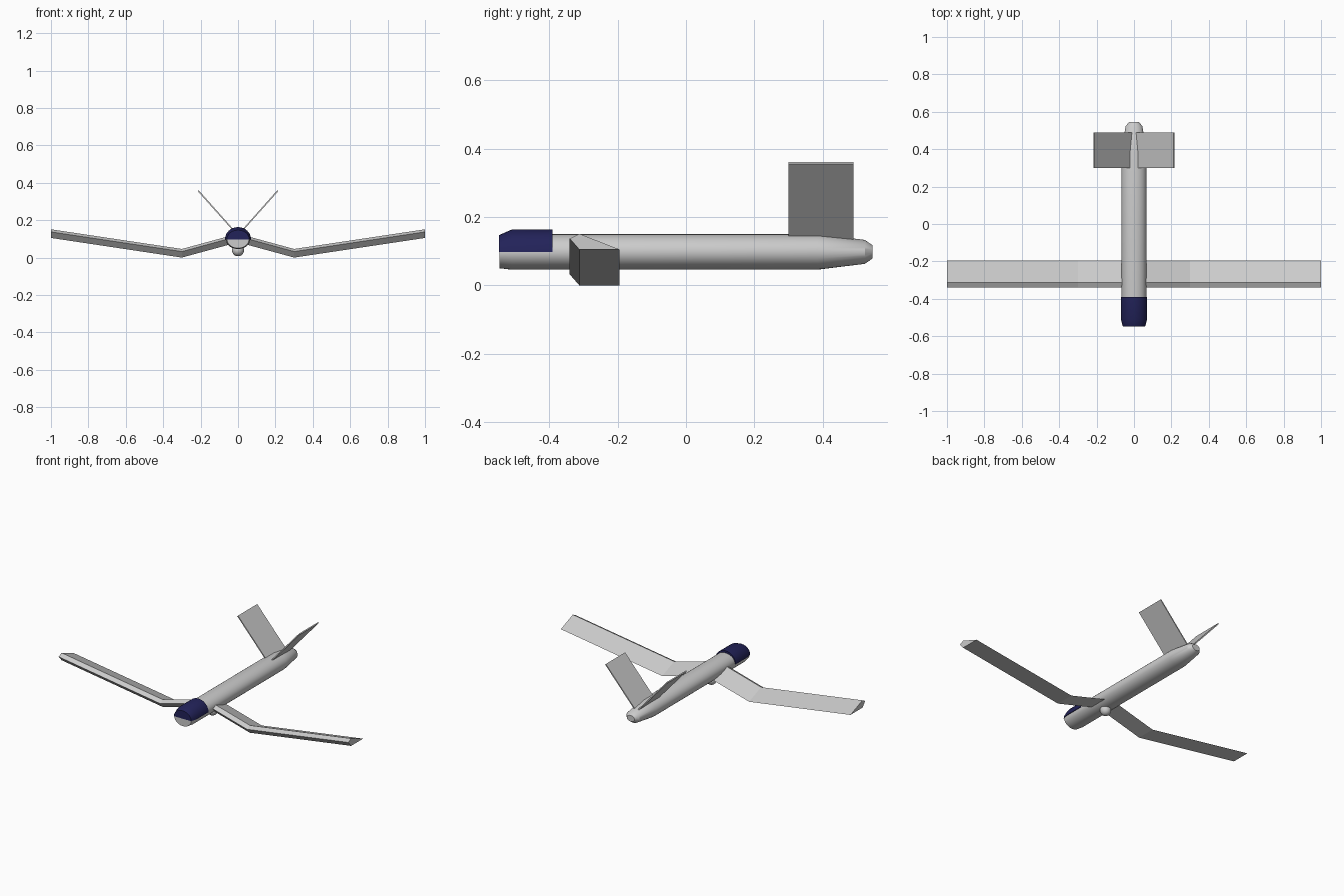
import bpy, bmesh, math
from mathutils import Vector

if "Cube" in bpy.data.objects:
    bpy.data.objects.remove(bpy.data.objects["Cube"])


def material(name, rgb):
    m = bpy.data.materials.new(name)
    m.diffuse_color = (*rgb, 1)
    m.use_nodes = True
    m.node_tree.nodes["Principled BSDF"].inputs["Base Color"].default_value = m.diffuse_color
    return m


GREY = material("light grey", (0.6, 0.6, 0.6))
NAVY = material("navy blue", (0.016, 0.016, 0.1))


def loft(name, rings, mat, smooth=True):
    """Skin a list of closed cross-sections and cap both ends."""
    bm = bmesh.new()
    loops = [[bm.verts.new(p) for p in ring] for ring in rings]
    n = len(loops[0])
    for a, b in zip(loops, loops[1:]):
        for i in range(n):
            j = (i + 1) % n
            bm.faces.new((a[i], a[j], b[j], b[i]))
    bm.faces.new(loops[0])
    bm.faces.new(loops[-1])
    bmesh.ops.recalc_face_normals(bm, faces=bm.faces)
    mesh = bpy.data.meshes.new(name)
    bm.to_mesh(mesh)
    bm.free()
    obj = bpy.data.objects.new(name, mesh)
    bpy.context.collection.objects.link(obj)
    mesh.materials.append(mat)
    if smooth:
        shade(obj)
    return obj


def shade(obj):
    bpy.ops.object.select_all(action='DESELECT')
    obj.select_set(True)
    bpy.context.view_layer.objects.active = obj
    bpy.ops.object.shade_smooth_by_angle(angle=math.radians(30))


def arc(y, rx, rz, zc, count, sweep, start=0.0):
    return [(rx * math.cos(start + sweep * i / count), y,
             zc + rz * math.sin(start + sweep * i / count)) for i in range(count)]


# Fuselage: oval tube with tapered tail
stations = [(-0.545, 0.059, 0.048), (-0.51, 0.066, 0.052), (0.385, 0.066, 0.052),
            (0.523, 0.045, 0.035), (0.546, 0.026, 0.019)]
loft("fuselage", [arc(y, rx, rz, 0.098, 32, 2 * math.pi) for y, rx, rz in stations], GREY)

# Nose canopy: half oval shell over the upper nose
canopy = [(-0.547, 0.060, 0.050), (-0.51, 0.070, 0.066), (-0.39, 0.070, 0.066)]
loft("canopy", [arc(y, rx, rz, 0.097, 13, math.pi * 13 / 12) for y, rx, rz in canopy], NAVY)

# Gull wing: kite section carried through root, kink and tips
section = [(-0.34, 0.032), (-0.312, 0.046), (-0.194, 0.0), (-0.312, 0.0)]
spans = [(-1, 0.105), (-0.3, 0.0), (0, 0.082), (0.3, 0.0), (1, 0.105)]
loft("wing", [[(x, y, z0 + z) for y, z in section] for x, z0 in spans], GREY, smooth=False)

# V-tail: two thin slanted plates
for side, label in ((-1, "left"), (1, "right")):
    root, tip = Vector((side * 0.012, 0, 0.132)), Vector((side * 0.213, 0, 0.358))
    d = (tip - root).normalized()
    off = Vector((d.z, 0, -d.x)) * 0.0035
    rings = []
    for p in (root, tip):
        rings.append([p + s * off + Vector((0, y, 0))
                      for s, y in ((1, 0.30), (1, 0.49), (-1, 0.49), (-1, 0.30))])
    loft(label + "_tail_fin", rings, GREY, smooth=False)

# Sensor ball under the belly
bpy.ops.mesh.primitive_uv_sphere_add(segments=24, ring_count=12, radius=0.032,
                                     location=(0, -0.25, 0.039))
ball = bpy.context.object
ball.name = "sensor_ball"
ball.data.materials.append(GREY)
shade(ball)
